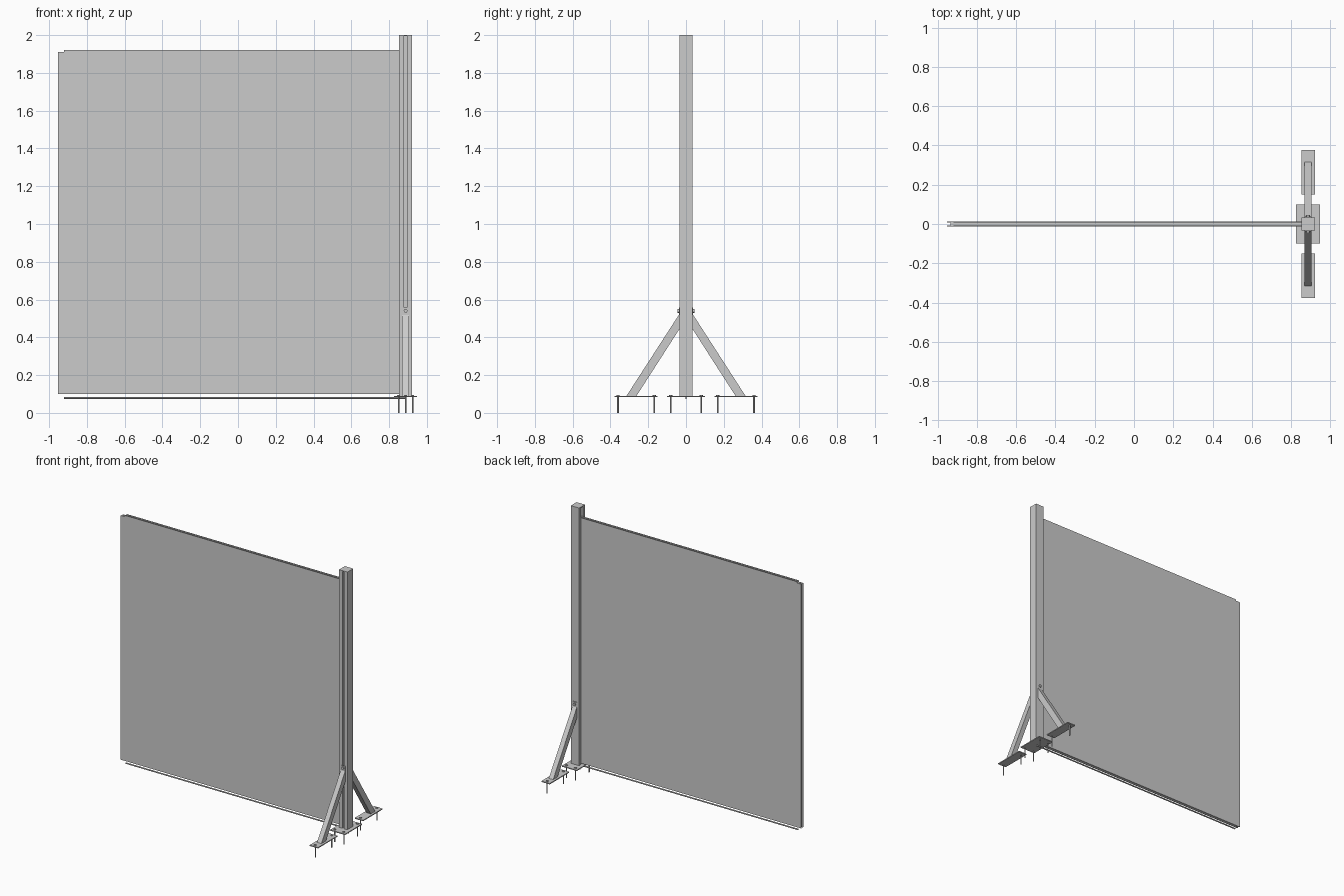
import bpy
import bmesh
import math
from mathutils import Vector

old = bpy.data.objects.get("Cube")
if old:
    bpy.data.objects.remove(old, do_unlink=True)

grey = bpy.data.materials.new("light_grey")
grey.use_nodes = True
tone = (0.6, 0.6, 0.6, 1)
grey.diffuse_color = tone
grey.node_tree.nodes["Principled BSDF"].inputs["Base Color"].default_value = tone


def finish(name, bm):
    bmesh.ops.recalc_face_normals(bm, faces=bm.faces)
    mesh = bpy.data.meshes.new(name)
    bm.to_mesh(mesh)
    bm.free()
    mesh.materials.append(grey)
    obj = bpy.data.objects.new(name, mesh)
    bpy.context.collection.objects.link(obj)
    return obj


def prism(name, outline, direction):
    """Extrude a closed outline of 3D points along a direction."""
    bm = bmesh.new()
    face = bm.faces.new([bm.verts.new(p) for p in outline])
    out = bmesh.ops.extrude_face_region(bm, geom=[face], use_keep_orig=True)
    moved = [g for g in out["geom"] if isinstance(g, bmesh.types.BMVert)]
    bmesh.ops.translate(bm, verts=moved, vec=Vector(direction))
    return finish(name, bm)


def box(name, x0, x1, y0, y1, z0, z1):
    outline = [(x0, y0, z0), (x1, y0, z0), (x1, y1, z0), (x0, y1, z0)]
    return prism(name, outline, (0, 0, z1 - z0))


def rod(name, start, end, radius, sides=12):
    start, end = Vector(start), Vector(end)
    axis = end - start
    bpy.ops.mesh.primitive_cylinder_add(vertices=sides, radius=radius,
                                        depth=axis.length, location=(start + end) / 2)
    obj = bpy.context.object
    obj.name = name
    obj.rotation_euler = axis.to_track_quat("Z", "Y").to_euler()
    obj.data.materials.append(grey)
    bpy.ops.object.shade_smooth_by_angle(angle=math.radians(40))
    return obj


POST_X = 0.887
HALF = 0.034
PLATE_TOP = 0.09

# Post: square section with a narrow front slot and a side channel for the panel
slot, depth, channel = 0.008, 0.02, 0.014
section = [(-HALF, -HALF), (-slot, -HALF), (-slot, -HALF + depth),
           (slot, -HALF + depth), (slot, -HALF), (HALF, -HALF),
           (HALF, HALF), (-HALF, HALF), (-HALF, channel),
           (-HALF + depth, channel), (-HALF + depth, -channel), (-HALF, -channel)]
prism("post", [(POST_X + x, y, PLATE_TOP) for x, y in section], (0, 0, 1.904 - PLATE_TOP + 0.09))
box("post_cap", POST_X - HALF, POST_X + HALF, -HALF, HALF, 1.994, 2.0)

# Panel: flat sheet with a shallow groove down its free end
thick, groove = 0.0125, 0.007
profile = [(-0.953, -thick), (0.865, -thick), (0.865, thick), (-0.953, thick),
           (-0.953, groove), (-0.935, groove), (-0.935, -groove), (-0.953, -groove)]
prism("panel", [(x, y, 0.10) for x, y in profile], (0, 0, 1.81))

# Top rail: two lips with a shallow channel between them
for side in (-1, 1):
    a, b = sorted((side * thick, side * groove))
    box("top_lip", -0.92, 0.865, a, b, 1.91, 1.92)

# Bottom tension bar
rod("bottom_bar", (-0.92, 0, 0.079), (0.885, 0, 0.079), 0.005)


def anchor(x, y):
    rod("anchor_bolt", (x, y, 0), (x, y, PLATE_TOP), 0.004, 10)
    rod("anchor_head", (x, y, PLATE_TOP), (x, y, PLATE_TOP + 0.006), 0.009, 6)


# Base plate under the post
box("base_plate", POST_X - 0.061, POST_X + 0.061, -0.1, 0.1, 0.083, PLATE_TOP)
for sx in (-1, 1):
    for sy in (-1, 1):
        anchor(POST_X + sx * 0.037, sy * 0.08)

# Mirrored braces and their foot plates
for s in (-1, 1):
    side = "front" if s < 0 else "back"
    a, b = sorted((s * 0.15, s * 0.378))
    box(side + "_foot_plate", POST_X - 0.034, POST_X + 0.034, a, b, 0.083, PLATE_TOP)
    for y in (0.168, 0.36):
        anchor(POST_X, s * y)
    outline = [(0.262, PLATE_TOP), (0.315, PLATE_TOP), (HALF, 0.525), (HALF, 0.445)]
    prism(side + "_brace", [(POST_X - 0.018, s * y, z) for y, z in outline], (0.036, 0, 0))
    a, b = sorted((s * HALF, s * (HALF + 0.004)))
    box(side + "_brace_tab", POST_X - 0.018, POST_X + 0.018, a, b, 0.5, 0.557)
    rod(side + "_brace_bolt", (POST_X, s * HALF, 0.54), (POST_X, s * (HALF + 0.012), 0.54), 0.01)
